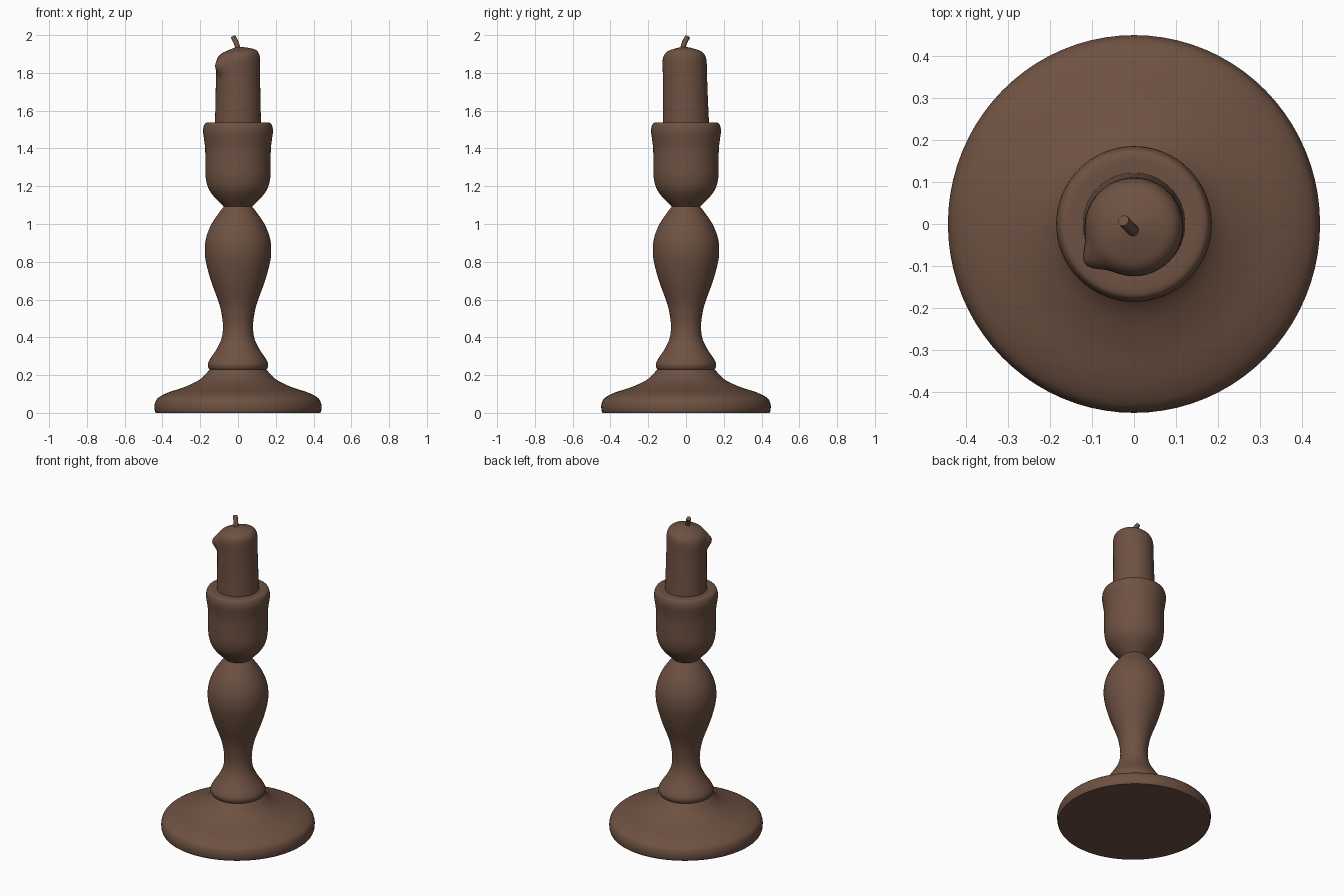
import bpy, bmesh, math
from mathutils import Vector

cube = bpy.data.objects.get("Cube")
if cube:
    bpy.data.objects.remove(cube, do_unlink=True)

# One brown for everything
brown = bpy.data.materials.new("warm brown")
brown.use_nodes = True
COLOUR = (0.155, 0.083, 0.054, 1)
brown.diffuse_color = COLOUR
bsdf = brown.node_tree.nodes["Principled BSDF"]
bsdf.inputs["Base Color"].default_value = COLOUR
bsdf.inputs["Roughness"].default_value = 0.7


def smooth_path(points, steps=4):
    """Catmull-Rom curve through (radius, height) points."""
    p = [Vector(q) for q in points]
    p = [p[0]] + p + [p[-1]]
    out = []
    for a, b, c, d in zip(p, p[1:], p[2:], p[3:]):
        for i in range(steps):
            t = i / steps
            out.append(0.5 * (2 * b + (c - a) * t + (2 * a - 5 * b + 4 * c - d) * t * t
                              + (3 * b - a - 3 * c + d) * t ** 3))
    return out + [p[-1]]


def lathe(name, points, sides=64, shape=None):
    """Turn a smoothed profile around z, closed at both ends."""
    bm = bmesh.new()
    path = [(0, points[0][1])] + smooth_path(points) + [(0, points[-1][1])]
    verts = [bm.verts.new((max(r, 0), 0, z)) for r, z in path]
    edges = [bm.edges.new(pair) for pair in zip(verts, verts[1:])]
    bmesh.ops.spin(bm, geom=verts + edges, axis=(0, 0, 1), cent=(0, 0, 0),
                   angle=math.tau, steps=sides, use_merge=True)
    bmesh.ops.remove_doubles(bm, verts=bm.verts, dist=0.0001)
    bmesh.ops.recalc_face_normals(bm, faces=bm.faces)
    if shape:
        for v in bm.verts:
            shape(v.co)
    mesh = bpy.data.meshes.new(name)
    bm.to_mesh(mesh)
    bm.free()
    obj = bpy.data.objects.new(name, mesh)
    bpy.context.collection.objects.link(obj)
    mesh.materials.append(brown)
    bpy.ops.object.select_all(action="DESELECT")
    obj.select_set(True)
    bpy.context.view_layer.objects.active = obj
    bpy.ops.object.shade_smooth_by_angle(angle=math.radians(40))
    return obj


# Wide round foot
foot = lathe("foot", [(0.436, 0), (0.441, 0.015), (0.441, 0.045), (0.425, 0.078),
                      (0.37, 0.108), (0.28, 0.138), (0.2, 0.178), (0.15, 0.23)], sides=80)
foot.scale.y = 1.015

# Turned stem with lower collar and bulb
lathe("stem", [(0.145, 0.227), (0.155, 0.235), (0.16, 0.257), (0.148, 0.285), (0.118, 0.33),
               (0.09, 0.385), (0.08, 0.44), (0.083, 0.5), (0.1, 0.58), (0.14, 0.69),
               (0.168, 0.79), (0.176, 0.86), (0.168, 0.93), (0.14, 1.0), (0.1, 1.06),
               (0.073, 1.095)])

# Cup with flared rim
lathe("candle_cup", [(0.073, 1.09), (0.085, 1.102), (0.12, 1.137), (0.155, 1.185),
                     (0.171, 1.245), (0.173, 1.32), (0.174, 1.4), (0.18, 1.45), (0.185, 1.49),
                     (0.18, 1.522), (0.165, 1.537), (0.12, 1.537)])


def melt(co):
    """Lean the candle, raise one shoulder and swell a wax drip."""
    r = math.hypot(co.x, co.y)
    angle = math.atan2(co.y, co.x)
    drip_turn = math.remainder(angle - math.radians(217), math.tau)
    edge = min(1, r / 0.11)
    drip = math.exp(-(drip_turn / 0.26) ** 2 - ((co.z - 1.85) / 0.04) ** 2) * edge
    co.x *= 1 + 0.25 * drip
    co.y *= 1 + 0.25 * drip
    lift = max(0, co.z - 1.535) / 0.4
    co.y -= 0.009 * lift
    if co.z > 1.8:
        co.z += 0.014 * math.cos(angle) * edge


# Candle with domed, melted top
lathe("candle", [(0.122, 1.53), (0.119, 1.65), (0.117, 1.78), (0.117, 1.85), (0.112, 1.885),
                 (0.094, 1.91), (0.06, 1.924), (0.02, 1.935), (0.004, 1.936)], shape=melt)

# Bent wick
curve = bpy.data.curves.new("wick", "CURVE")
curve.dimensions = "3D"
curve.bevel_depth = 0.014
curve.bevel_resolution = 3
curve.use_fill_caps = True
spline = curve.splines.new("BEZIER")
bends = [(0.002, -0.018, 1.915), (-0.008, -0.01, 1.955), (-0.025, 0.008, 1.99)]
spline.bezier_points.add(len(bends) - 1)
for point, co in zip(spline.bezier_points, bends):
    point.co = co
    point.handle_left_type = point.handle_right_type = "AUTO"
curve.materials.append(brown)
bpy.context.collection.objects.link(bpy.data.objects.new("wick", curve))
